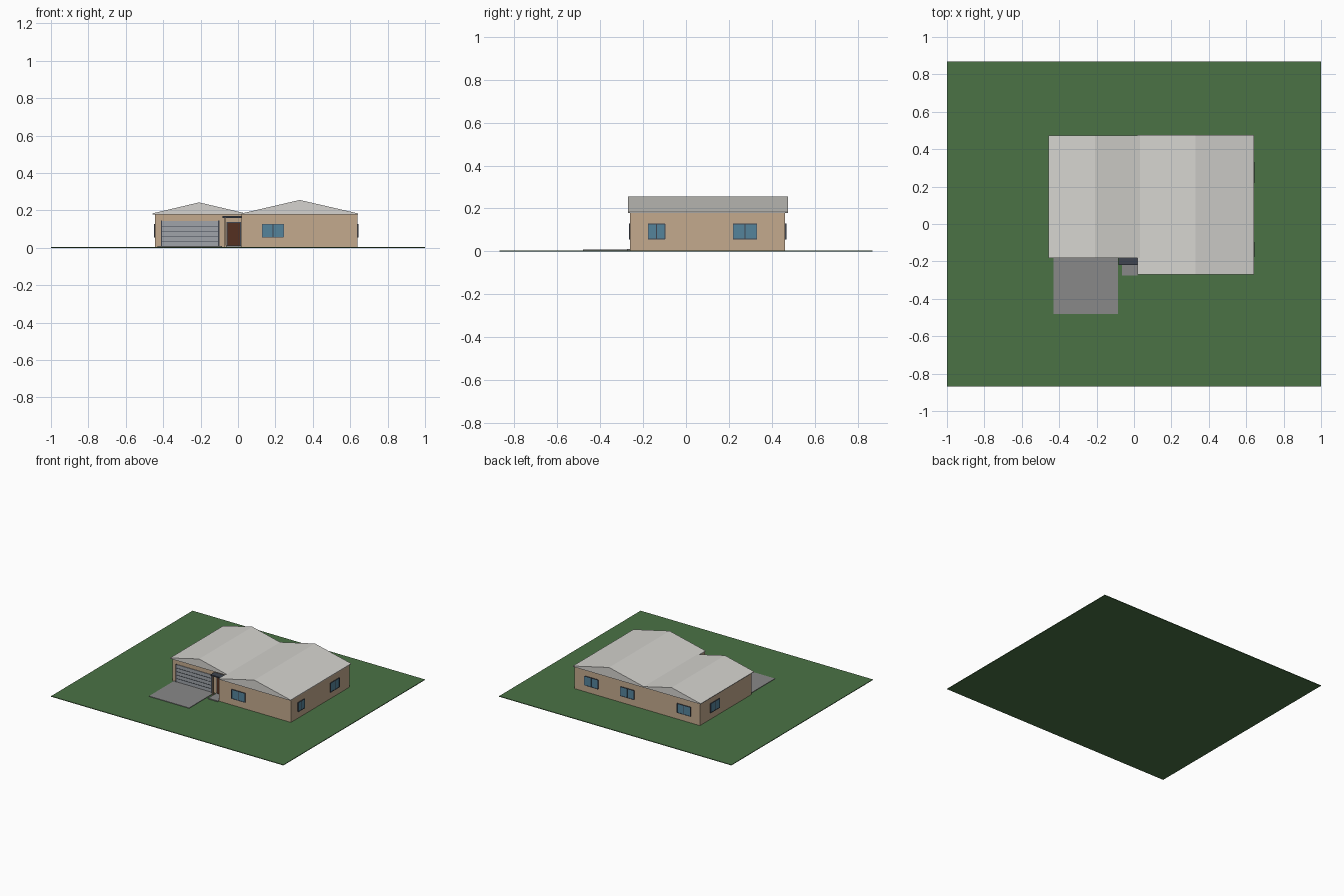
import bpy, bmesh
from mathutils import Matrix

if "Cube" in bpy.data.objects:
    bpy.data.objects.remove(bpy.data.objects["Cube"])

def mat(name, r, g, b):
    m = bpy.data.materials.new(name)
    m.diffuse_color = (r, g, b, 1)
    m.use_nodes = True
    m.node_tree.nodes["Principled BSDF"].inputs["Base Color"].default_value = m.diffuse_color
    return m

GRASS = mat("grass", 0.07, 0.17, 0.06)
WALL = mat("wall", 0.55, 0.40, 0.27)
ROOF = mat("roof", 0.66, 0.65, 0.62)
CONC = mat("concrete", 0.25, 0.25, 0.25)
GLASS = mat("glass", 0.09, 0.23, 0.33)
DARK = mat("dark_trim", 0.05, 0.06, 0.08)
DOOR = mat("door_wood", 0.09, 0.03, 0.015)
METAL = mat("garage_metal", 0.35, 0.37, 0.40)

def finish(name, bm, material):
    bmesh.ops.recalc_face_normals(bm, faces=bm.faces)
    me = bpy.data.meshes.new(name)
    bm.to_mesh(me)
    bm.free()
    me.materials.append(material)
    ob = bpy.data.objects.new(name, me)
    bpy.context.collection.objects.link(ob)
    return ob

def box(name, x, y, z, material):
    bm = bmesh.new()
    bmesh.ops.create_cube(bm, size=1)
    for v in bm.verts:
        for i, (a, b) in enumerate((x, y, z)):
            v.co[i] = a if v.co[i] < 0 else b
    return finish(name, bm, material)

def prism(name, pts, vec, material):
    """Extrude a closed 3D outline along vec."""
    bm = bmesh.new()
    f = bm.faces.new([bm.verts.new(p) for p in pts])
    ext = bmesh.ops.extrude_face_region(bm, geom=[f], use_keep_orig=True)
    bmesh.ops.translate(bm, vec=vec, verts=[g for g in ext["geom"] if isinstance(g, bmesh.types.BMVert)])
    return finish(name, bm, material)

# Ground and paving
box("lawn", (-1, 1), (-0.87, 0.87), (0, 0.005), GRASS)
box("driveway", (-0.43, -0.085), (-0.48, -0.17), (0.004, 0.009), CONC)
box("front_step", (-0.065, 0.018), (-0.275, -0.17), (0.004, 0.012), CONC)

# L-shaped walls
outline = [(-0.443, -0.17), (0.02, -0.17), (0.02, -0.26), (0.638, -0.26), (0.638, 0.462), (-0.443, 0.462)]
prism("walls", [(x, y, 0.004) for x, y in outline], (0, 0, 0.178), WALL)

# Two gabled roofs, each with a thin eave edge
def gable(name, x0, x1, xr, zr, y0, y1):
    pts = [(x0, y0, 0.179), (x1, y0, 0.179), (x1, y0, 0.184), (xr, y0, zr), (x0, y0, 0.184)]
    prism(name, pts, (0, y1 - y0, 0), ROOF)

gable("garage_roof", -0.458, 0.042, -0.208, 0.243, -0.182, 0.474)
gable("main_roof", 0.02, 0.642, 0.33, 0.256, -0.27, 0.475)

# Windows built facing -y, then turned onto their wall
def window(name, origin, angle, w):
    m = Matrix.Translation(origin) @ Matrix.Rotation(angle, 4, 'Z')
    h, t = 0.07, 0.0035
    parts = [box(name + "_glass", (-w / 2, w / 2), (-0.004, 0.003), (0, h), GLASS)]
    for i, c in enumerate((-w / 2, 0, w / 2)):
        parts.append(box(f"{name}_upright_{i}", (c - t / 2, c + t / 2), (-0.006, 0.003), (0, h), DARK))
    for i, c in enumerate((0, h)):
        parts.append(box(f"{name}_rail_{i}", (-w / 2, w / 2), (-0.006, 0.003), (c - t / 2, c + t / 2), DARK))
    for p in parts:
        p.data.transform(m)

PI = 3.14159265
window("front_window", (0.187, -0.26, 0.057), 0, 0.115)
window("side_window_small", (0.638, -0.137, 0.057), PI / 2, 0.078)
window("side_window_large", (0.638, 0.275, 0.057), PI / 2, 0.11)
window("left_window", (-0.443, 0.28, 0.057), -PI / 2, 0.11)
for i, x in enumerate((0.49, 0.18, -0.307)):
    window(f"back_window_{i}", (x, 0.462, 0.057), PI, 0.115)

# Garage door with slats and frame
box("garage_door", (-0.405, -0.105), (-0.175, -0.168), (0.008, 0.143), METAL)
for i in range(4):
    z = 0.035 + i * 0.027
    box(f"garage_slat_{i}", (-0.405, -0.105), (-0.177, -0.17), (z - 0.0015, z + 0.0015), DARK)
for side, x in (("left", -0.409), ("right", -0.103)):
    box(f"garage_jamb_{side}", (x - 0.003, x + 0.003), (-0.178, -0.168), (0.008, 0.146), DARK)

# Entry: door, frame, posts and flat canopy
box("front_door", (-0.057, 0.011), (-0.176, -0.168), (0.012, 0.134), DOOR)
box("door_frame", (-0.062, 0.016), (-0.173, -0.168), (0.012, 0.139), DARK)
box("porch_post", (-0.073, -0.063), (-0.216, -0.206), (0.004, 0.161), WALL)
box("porch_canopy", (-0.083, 0.02), (-0.22, -0.168), (0.16, 0.169), DARK)
